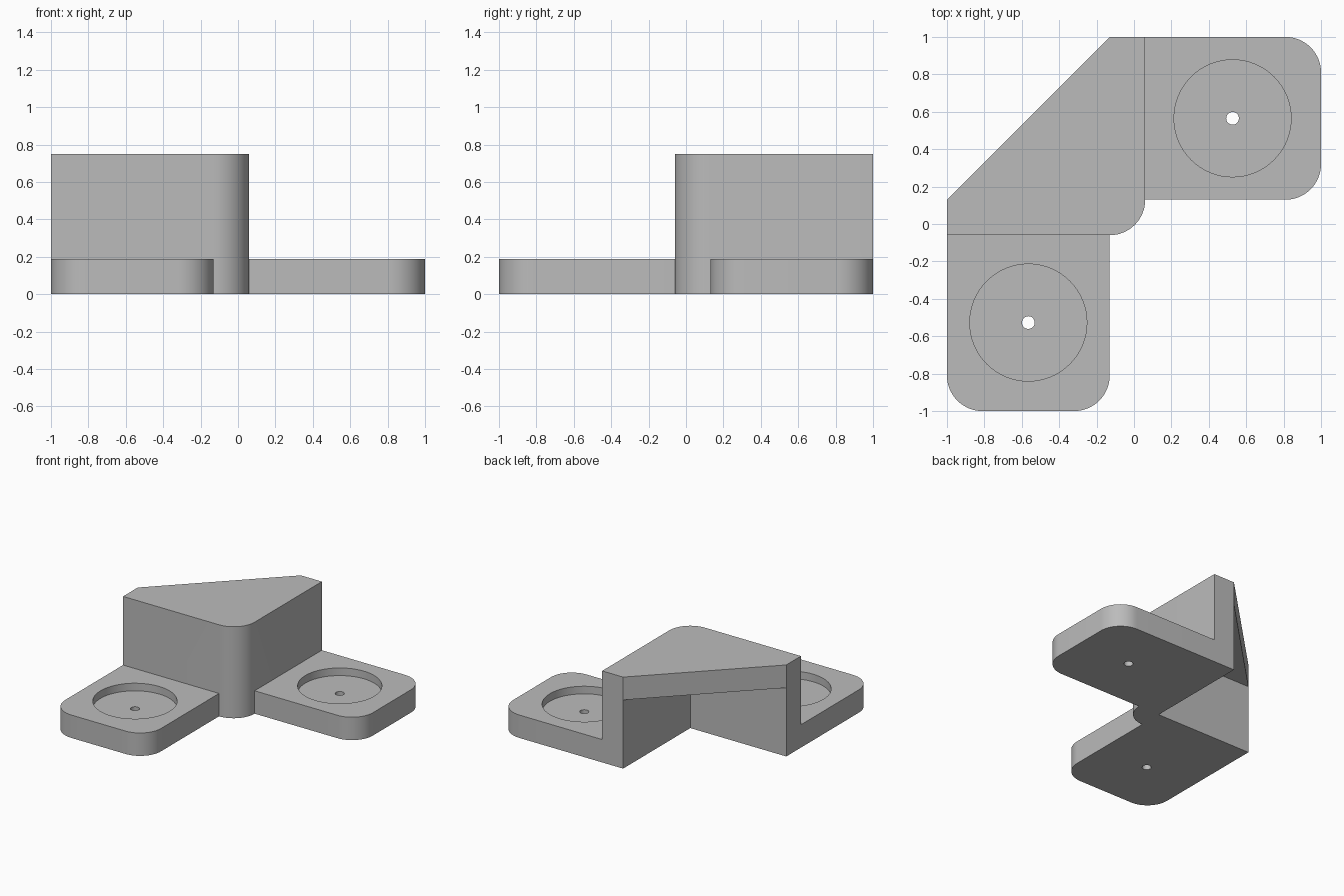
import bpy, bmesh
from math import cos, sin, pi, radians

cube = bpy.data.objects.get("Cube")
if cube:
    bpy.data.objects.remove(cube, do_unlink=True)

EDGE = 1.0             # outer limit of the footprint
OUT, INN = 0.06, 0.13  # outer and inner wall offsets
T = 0.1875             # wall, pad and roof thickness
HEIGHT = 0.75
R = 0.19               # corner radius

grey = bpy.data.materials.new("plain grey")
grey.use_nodes = True
colour = (0.5, 0.5, 0.5, 1)
grey.diffuse_color = colour
grey.node_tree.nodes["Principled BSDF"].inputs["Base Color"].default_value = colour


def arc(cx, cy, r, start, end, steps=16):
    angles = [radians(start + (end - start) * i / steps) for i in range(steps + 1)]
    return [(cx + r * cos(a), cy + r * sin(a)) for a in angles]


def prism(name, outline, z0, z1):
    """Extrude a closed outline from z0 to z1."""
    bm = bmesh.new()
    face = bm.faces.new([bm.verts.new((x, y, z0)) for x, y in outline])
    top = bmesh.ops.extrude_face_region(bm, geom=[face])["geom"]
    verts = [v for v in top if isinstance(v, bmesh.types.BMVert)]
    bmesh.ops.translate(bm, verts=verts, vec=(0, 0, z1 - z0))
    bmesh.ops.recalc_face_normals(bm, faces=bm.faces)
    mesh = bpy.data.meshes.new(name)
    bm.to_mesh(mesh)
    bm.free()
    mesh.materials.append(grey)
    obj = bpy.data.objects.new(name, mesh)
    bpy.context.collection.objects.link(obj)
    return obj


def flip(points):
    """Mirror across the bracket's diagonal."""
    return [(-y, -x) for x, y in points]


def combine(base, tool, operation):
    mod = base.modifiers.new(operation.title(), "BOOLEAN")
    mod.operation, mod.object, mod.solver = operation, tool, "EXACT"
    bpy.context.view_layer.objects.active = base
    bpy.ops.object.modifier_apply(modifier=mod.name)
    bpy.data.objects.remove(tool, do_unlink=True)


# Upright corner: solid block with a rounded front corner and slanted back
round_corner = arc(-INN, INN, OUT + INN, -90, 0)
block = [(-EDGE, INN), (-EDGE, -OUT)] + round_corner + [(OUT, EDGE), (-INN, EDGE)]
bracket = prism("corner_bracket", block, 0, HEIGHT)

# Hollow under the roof, leaving two walls
hollow = prism("hollow_cutter", [(-INN, INN), (-INN, 1.3), (-1.3, 1.3), (-1.3, INN)],
               -0.2, HEIGHT - T)
combine(bracket, hollow, "DIFFERENCE")

# Foot pads, each with a round recess and a screw hole
pad = ([(-INN, 0.02), (-EDGE, 0.02)]
       + arc(-EDGE + R, -EDGE + R, R, 180, 270)
       + arc(-INN - R, -EDGE + R, R, 270, 360))
centre = (-0.565, -0.527)
recess = arc(*centre, 0.313, 0, 360, 64)[:-1]
hole = arc(*centre, 0.034, 0, 360, 32)[:-1]
for side in (list, flip):
    combine(bracket, prism("foot_pad", side(pad), 0, T), "UNION")
    combine(bracket, prism("recess_cutter", side(recess), T - 0.0625, T + 0.1), "DIFFERENCE")
    combine(bracket, prism("hole_cutter", side(hole), -0.1, T + 0.1), "DIFFERENCE")

# Smooth the rounded corners, keep the hard edges
bpy.ops.object.select_all(action="DESELECT")
bracket.select_set(True)
bpy.context.view_layer.objects.active = bracket
bpy.ops.object.shade_smooth_by_angle(angle=radians(30))
